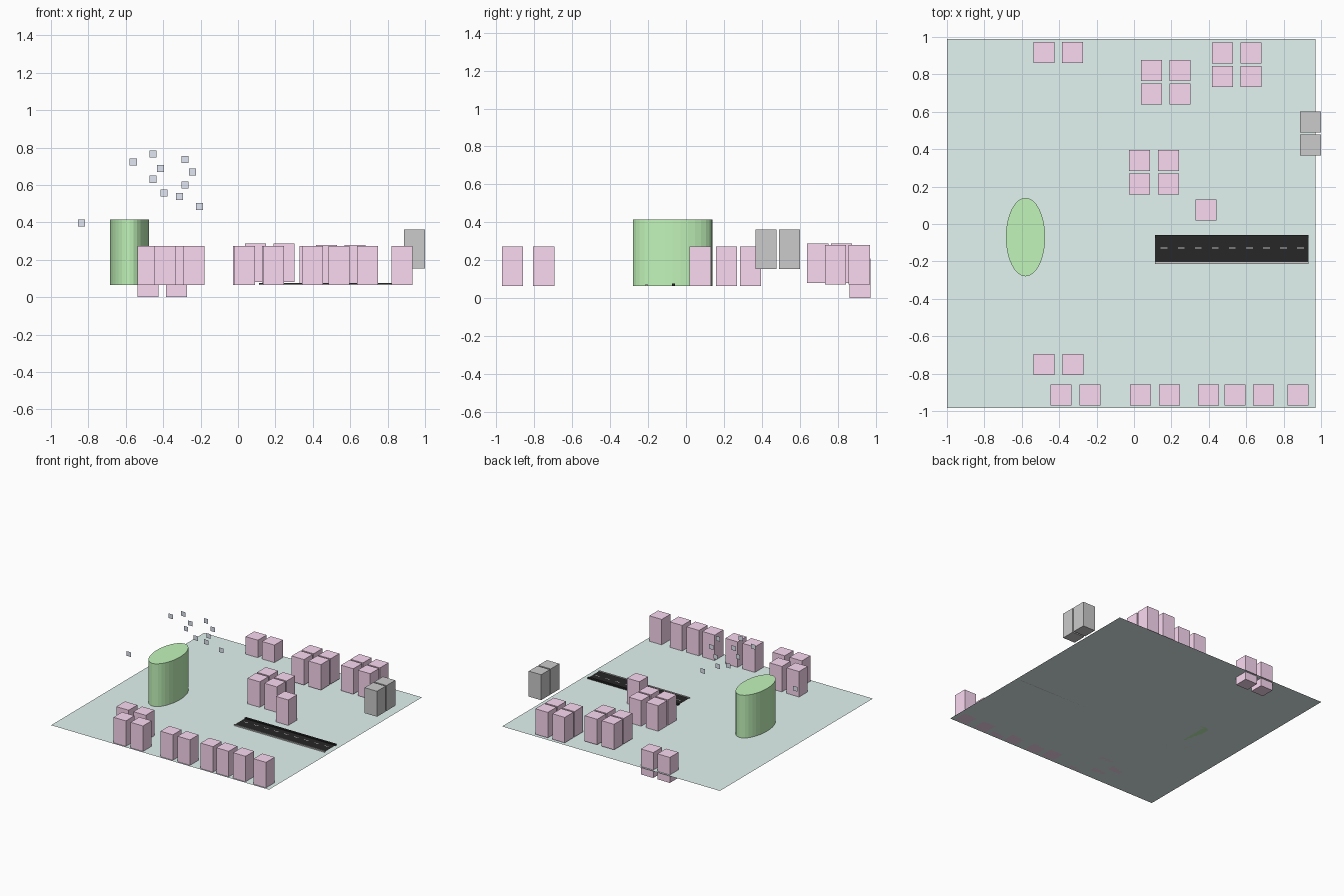
import bpy, bmesh
from mathutils import Matrix

if "Cube" in bpy.data.objects:
    bpy.data.objects.remove(bpy.data.objects["Cube"])

GROUND_Z = 0.065


def material(name, r, g, b):
    m = bpy.data.materials.new(name)
    m.diffuse_color = (r, g, b, 1)
    m.use_nodes = True
    m.node_tree.nodes["Principled BSDF"].inputs["Base Color"].default_value = m.diffuse_color
    return m


PINK = material("pink", 0.97, 0.70, 0.89)
GREEN = material("green", 0.54, 0.91, 0.49)
TEAL = material("teal", 0.76, 0.90, 0.88)
BLUE = material("pale_blue", 0.76, 0.80, 0.90)
BLACK = material("black", 0.02, 0.02, 0.02)
WHITE = material("white", 0.95, 0.95, 0.95)


def finish(name, bm, mat):
    bmesh.ops.recalc_face_normals(bm, faces=bm.faces[:])
    mesh = bpy.data.meshes.new(name)
    bm.to_mesh(mesh)
    bm.free()
    if mat:
        mesh.materials.append(mat)
    ob = bpy.data.objects.new(name, mesh)
    bpy.context.collection.objects.link(ob)
    return ob


def box(name, lo, hi, mat=None):
    """Axis-aligned box between two corners."""
    size = [h - l for l, h in zip(lo, hi)]
    mid = [(h + l) / 2 for l, h in zip(lo, hi)]
    bm = bmesh.new()
    bmesh.ops.create_cube(bm, size=1, matrix=Matrix.Translation(mid) @ Matrix.Diagonal((*size, 1)))
    return finish(name, bm, mat)


def sheet(name, corners, mat):
    """Single four-cornered face."""
    bm = bmesh.new()
    bm.faces.new([bm.verts.new(c) for c in corners])
    mesh = bpy.data.meshes.new(name)
    bm.to_mesh(mesh)
    bm.free()
    mesh.materials.append(mat)
    ob = bpy.data.objects.new(name, mesh)
    bpy.context.collection.objects.link(ob)


def flat(name, x0, x1, y0, y1, z, mat):
    sheet(name, [(x0, y0, z), (x1, y0, z), (x1, y1, z), (x0, y1, z)], mat)


def blocks(name, xs, ys, z, mat=PINK):
    """Grid of identical square-based blocks."""
    for y in ys:
        for x in xs:
            box(name, (x - 0.056, y - 0.056, z), (x + 0.056, y + 0.056, z + 0.208), mat)


# base plate
flat("base_plate", -1.0, 0.97, -0.985, 0.99, GROUND_Z, TEAL)

# houses
blocks("front_row_house", (-0.39, -0.235, 0.035, 0.19, 0.398, 0.54, 0.692, 0.877), (-0.915,), GROUND_Z)
blocks("front_left_house", (-0.48, -0.325), (-0.75,), GROUND_Z)
blocks("middle_house", (0.03, 0.184), (0.214, 0.34), GROUND_Z)
blocks("roadside_house", (0.385,), (0.075,), GROUND_Z)
blocks("back_house", (0.093, 0.246), (0.695, 0.82), 0.08)
blocks("back_right_house", (0.473, 0.626), (0.789, 0.914), 0.071)
blocks("sunken_house", (-0.48, -0.33), (0.918,), 0.0)
blocks("raised_grey_house", (0.944,), (0.422, 0.546), 0.153, None)

# oval tower
bm = bmesh.new()
bmesh.ops.create_cone(
    bm, cap_ends=True, segments=32, radius1=1, radius2=1, depth=1,
    matrix=Matrix.Translation((-0.58, -0.07, (GROUND_Z + 0.414) / 2))
    @ Matrix.Diagonal((0.105, 0.21, 0.414 - GROUND_Z, 1)))
finish("oval_tower", bm, GREEN)

# road with low kerbs and a dashed centre line
flat("road_surface", 0.112, 0.932, -0.21, -0.058, GROUND_Z + 0.004, BLACK)
box("back_kerb", (0.112, -0.075, GROUND_Z), (0.932, -0.058, 0.076), BLACK)
box("front_kerb", (0.112, -0.213, GROUND_Z), (0.932, -0.203, 0.074))
for i in range(9):
    x = 0.143 + 0.091 * i
    flat("road_dash", x, x + 0.037, -0.131, -0.125, GROUND_Z + 0.007, WHITE)

# floating upright square panels
PANELS = [(-0.56, -0.068, 0.722), (-0.455, -0.057, 0.765), (-0.415, -0.025, 0.687),
          (-0.283, -0.008, 0.735), (-0.243, 0.02, 0.668), (-0.455, -0.02, 0.63),
          (-0.283, 0.025, 0.60), (-0.395, 0.018, 0.556), (-0.313, 0.038, 0.537),
          (-0.205, 0.077, 0.484), (-0.837, -0.215, 0.396)]
H = 0.019
for x, y, z in PANELS:
    sheet("floating_panel", [(x - H, y, z - H), (x + H, y, z - H), (x + H, y, z + H), (x - H, y, z + H)], BLUE)
